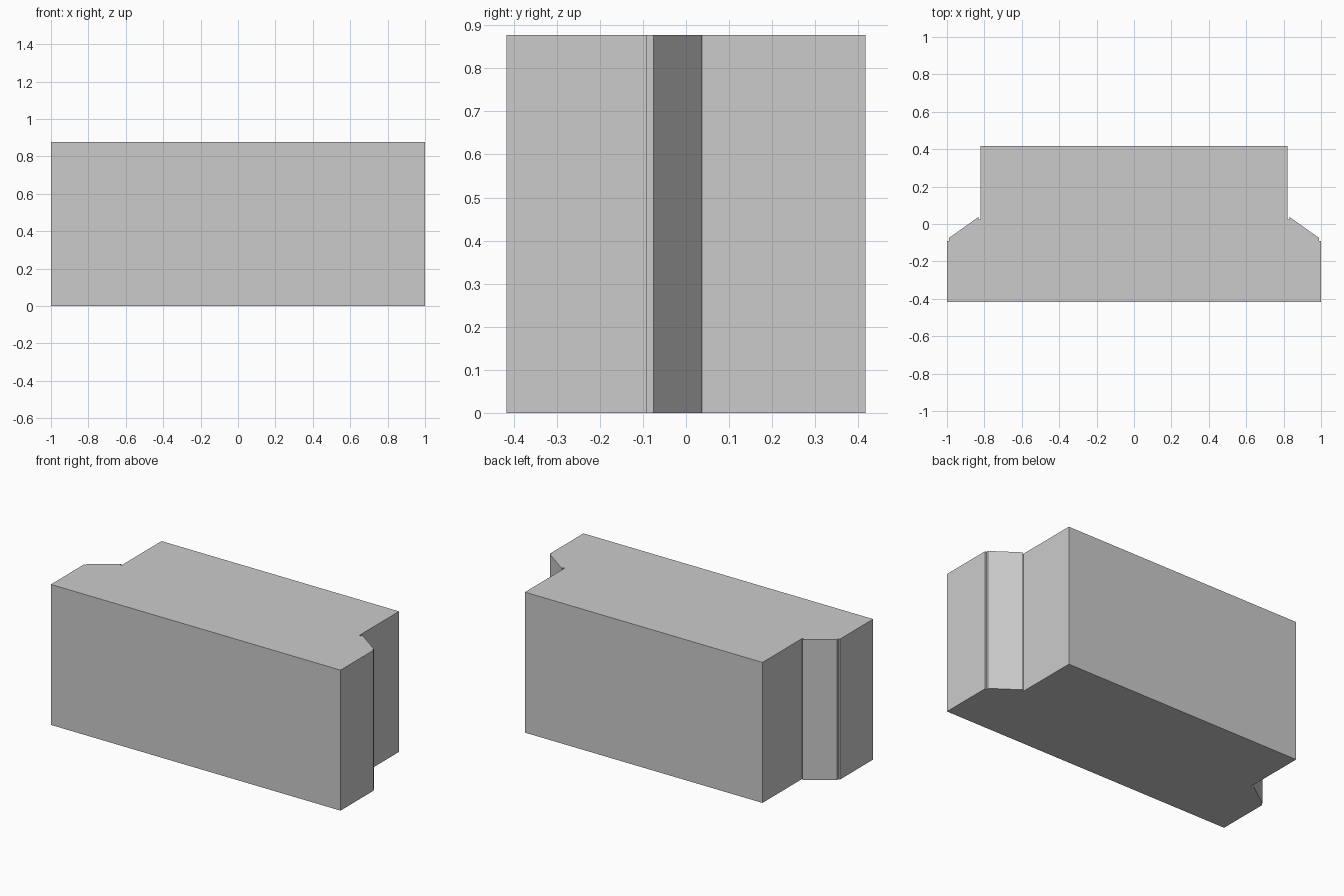
import bpy
import bmesh

# Remove the default object
cube = bpy.data.objects.get("Cube")
if cube:
    bpy.data.objects.remove(cube, do_unlink=True)

HEIGHT = 0.877

# Single plain grey material
grey = bpy.data.materials.new("light_grey")
grey.use_nodes = True
colour = (0.6, 0.6, 0.6, 1.0)
grey.diffuse_color = colour
grey.node_tree.nodes["Principled BSDF"].inputs["Base Color"].default_value = colour

# Left half of the plan outline, front to back: wide front, notched slope, narrow back
half = [(1.0, -0.417), (1.0, -0.09), (0.99, -0.09), (0.99, -0.075),
        (0.832, 0.037), (0.832, 0.025), (0.82, 0.025), (0.82, 0.417)]
outline = half + [(-x, y) for x, y in reversed(half)]

# Extrude the outline upwards into the solid block
bm = bmesh.new()
base = bm.faces.new([bm.verts.new((x, y, 0)) for x, y in outline])
top = bmesh.ops.extrude_face_region(bm, geom=[base], use_keep_orig=True)["geom"]
bmesh.ops.translate(bm, vec=(0, 0, HEIGHT),
                    verts=[v for v in top if isinstance(v, bmesh.types.BMVert)])
bmesh.ops.recalc_face_normals(bm, faces=bm.faces)

mesh = bpy.data.meshes.new("stepped_block")
bm.to_mesh(mesh)
bm.free()
mesh.materials.append(grey)
block = bpy.data.objects.new("stepped_block", mesh)
bpy.context.scene.collection.objects.link(block)
